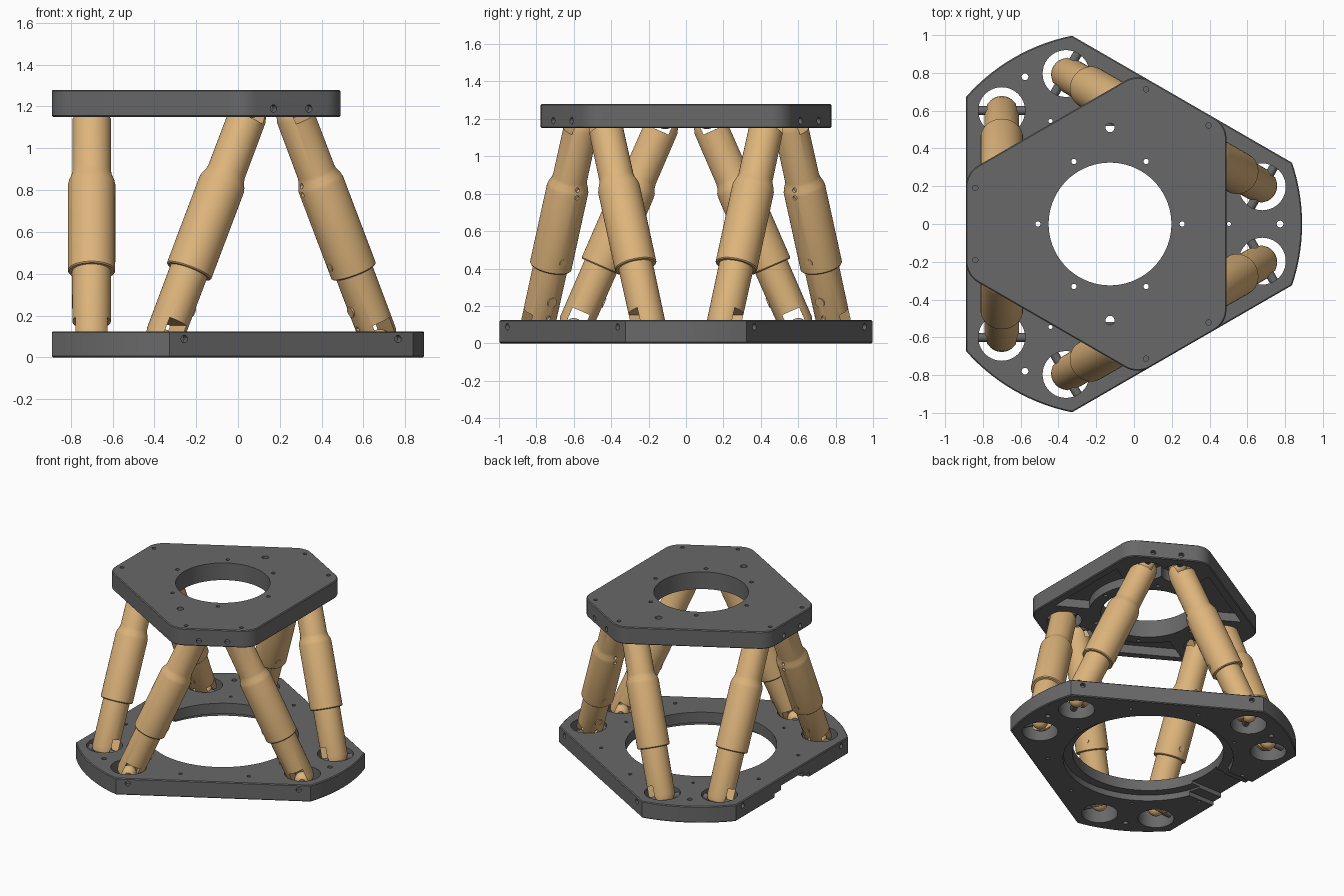
import bpy, bmesh, math
from mathutils import Matrix, Vector

if "Cube" in bpy.data.objects:
    bpy.data.objects.remove(bpy.data.objects["Cube"])

CX = -0.127                      # axis of the three-fold symmetry
FLAT, LONG = 0.763, 0.617        # plate edge distances from that axis
BASE_H, TOP_Z, TOP_H = 0.125, 1.15, 1.28


def polar(r, deg, z=0.0):
    a = math.radians(deg)
    return Vector((CX + r * math.cos(a), r * math.sin(a), z))


def material(name, rgb):
    m = bpy.data.materials.new(name)
    m.diffuse_color = (*rgb, 1)
    m.use_nodes = True
    m.node_tree.nodes["Principled BSDF"].inputs["Base Color"].default_value = m.diffuse_color
    return m


tan = material("tan", (0.73, 0.46, 0.20))
dark = material("dark_grey", (0.14, 0.14, 0.14))


def add_cyl(bm, centre, axis, r, length, seg=24):
    rot = Vector((0, 0, 1)).rotation_difference(Vector(axis)).to_matrix().to_4x4()
    bmesh.ops.create_cone(bm, cap_ends=True, segments=seg, radius1=r, radius2=r,
                          depth=length, matrix=Matrix.Translation(centre) @ rot)


def add_box(bm, lo, hi):
    lo, hi = Vector(lo), Vector(hi)
    bmesh.ops.create_cube(bm, size=1, matrix=Matrix.Translation((lo + hi) / 2)
                          @ Matrix.Diagonal((*(hi - lo), 1)))


def add_prism(bm, pts, z0, z1):
    lo = [bm.verts.new((p[0], p[1], z0)) for p in pts]
    hi = [bm.verts.new((p[0], p[1], z1)) for p in pts]
    n = len(pts)
    faces = [bm.faces.new(lo[::-1]), bm.faces.new(hi)]
    faces += [bm.faces.new((lo[i], lo[(i + 1) % n], hi[(i + 1) % n], hi[i])) for i in range(n)]
    bmesh.ops.recalc_face_normals(bm, faces=faces)


def make(name, bm, mat=None):
    me = bpy.data.meshes.new(name)
    bm.to_mesh(me)
    bm.free()
    ob = bpy.data.objects.new(name, me)
    bpy.context.scene.collection.objects.link(ob)
    if mat:
        me.materials.append(mat)
    return ob


def smooth(me):
    me.shade_smooth()
    me.set_sharp_from_angle(angle=math.radians(30))


def cut(ob, cutter_bm, bevel=0.0):
    """Optional edge bevel, then subtract the cutter, baked into the mesh."""
    cutter = make("cutter", cutter_bm)
    cutter.hide_render = True
    if bevel:
        b = ob.modifiers.new("bevel", 'BEVEL')
        b.width, b.segments = bevel, 1
        b.limit_method, b.angle_limit = 'ANGLE', math.radians(60)
    m = ob.modifiers.new("cut", 'BOOLEAN')
    m.object, m.operation, m.solver, m.use_self = cutter, 'DIFFERENCE', 'EXACT', True
    dg = bpy.context.evaluated_depsgraph_get()
    baked = bpy.data.meshes.new_from_object(ob.evaluated_get(dg))
    ob.modifiers.clear()
    ob.data = baked
    bpy.data.objects.remove(cutter)
    smooth(baked)


# Joint positions: three pairs on each plate
feet, heads = [], []
for k in (0, 120, 240):
    for s in (1, -1):
        feet.append(polar(0.83, k + s * 13.7, 0.08))
        heads.append(polar(0.583, k + s * 49, 1.2))

# Base plate: disc with three flats
bm = bmesh.new()
add_prism(bm, [polar(1.017, k - 18.6 + 37.2 * i / 14) for k in (0, 120, 240) for i in range(15)],
          0, BASE_H)
base = make("base_plate", bm, dark)
c = bmesh.new()
up = (0, 0, 1)
add_cyl(c, (CX, 0, 0), up, 0.52, 1, 80)                 # main opening
add_cyl(c, (CX, 0, 0), up, 0.585, 0.09, 80)             # counterbore below
add_box(c, (-1.1, -0.13, -0.1), (-0.5, 0.13, 0.065))    # stepped cable channel
add_box(c, (-1.1, -0.21, -0.1), (-0.5, 0.21, 0.032))
for f in feet:
    add_cyl(c, (f.x, f.y, 0), up, 0.124, 1, 40)
for k in (0, 120, 240):
    add_cyl(c, polar(0.90, k), up, 0.018, 1, 16)
    add_cyl(c, polar(0.63, k), up, 0.011, 1, 12)
    n = polar(1, k + 60) - polar(0, 0)
    t = Vector((-n.y, n.x, 0))
    for s in (1, -1):                                   # holes in the side faces
        add_cyl(c, polar(FLAT, k + 60, 0.088) + t * 0.59 * s, n, 0.018, 0.07, 16)
        add_cyl(c, polar(0.69, k + 60 + s * 20), up, 0.013, 1, 12)
cut(base, c, 0.006)

# Top plate: six-sided with rounded corners
bm = bmesh.new()
pts = []
R = 0.13
for k in range(0, 360, 60):
    d0, d1 = (LONG, FLAT) if k % 120 == 0 else (FLAT, LONG)
    d0, d1 = d0 - R, d1 - R
    v = (d1 - d0 * 0.5) / math.sin(math.radians(60))    # inner corner of neighbouring edges
    a = math.radians(k)
    cen = Vector((CX + d0 * math.cos(a) - v * math.sin(a), d0 * math.sin(a) + v * math.cos(a), 0))
    pts += [cen + R * (polar(1, k + 6 * i) - polar(0, 0)) for i in range(11)]
add_prism(bm, pts, TOP_Z, TOP_H)
top = make("top_plate", bm, dark)
c = bmesh.new()
add_cyl(c, (CX, 0, 1.2), up, 0.325, 1, 72)
for h in heads:                                         # joint sockets
    add_cyl(c, (h.x, h.y, TOP_Z), up, 0.12, 0.17, 40)
for k in range(0, 360, 60):
    add_cyl(c, polar(0.382, k, 1.2), up, 0.014, 1, 14)
for s in (1, -1):
    add_cyl(c, (CX, 0.51 * s, 1.2), up, 0.024, 1, 20)
for k in (0, 120, 240):
    # underside pocket next to each long edge
    arc = [polar(0.41, k + 31 - 6.2 * i) for i in range(11)]
    outer = [polar(0.65, k - 30.5), polar(0.65, k + 30.5)]
    add_prism(c, arc + outer, TOP_Z - 0.1, TOP_Z + 0.065)
    n = polar(1, k + 60) - polar(0, 0)
    t = Vector((-n.y, n.x, 0))
    for s in (1, -1):
        add_cyl(c, polar(FLAT, k + 60, 1.19) + t * 0.098 * s, n, 0.018, 0.07, 16)
        add_cyl(c, polar(0.738, k + 60 + 15 * s, TOP_H), up, 0.014, 0.05, 14)
cut(top, c, 0.006)

# Leg: turned strut with forked ends, local z along the strut, y towards the lean
L = (heads[0] - feet[0]).length
profile = [(0, -0.025), (0.06, -0.025), (0.082, -0.005), (0.092, 0.03), (0.093, 0.36),
           (0.108, 0.36), (0.113, 0.366), (0.113, 0.815), (0.108, 0.835), (0.097, 0.86),
           (0.093, 0.88), (0.092, L - 0.05), (0.08, L - 0.01), (0.07, L + 0.003), (0, L + 0.003)]
bm = bmesh.new()
vs = [bm.verts.new((r, 0, z)) for r, z in profile]
es = [bm.edges.new(e) for e in zip(vs, vs[1:])]
bmesh.ops.spin(bm, geom=vs + es, cent=(0, 0, 0), axis=(0, 0, 1), angle=math.tau, steps=48)
bmesh.ops.remove_doubles(bm, verts=bm.verts, dist=1e-5)
bmesh.ops.recalc_face_normals(bm, faces=bm.faces)
proto = make("leg", bm, tan)
c = bmesh.new()
add_box(c, (-0.2, -0.05, -0.1), (0.2, 0.05, 0.10))
add_box(c, (-0.2, -0.05, L - 0.07), (0.2, 0.05, L + 0.1))
for z, y in ((0.43, 0.113), (0.10, 0.093), (0.85, 0.1), (0.81, 0.113)):   # small bores
    add_cyl(c, (0, y, z), (0, 1, 0), 0.012, 0.03, 12)
cut(proto, c)

# Leg screws and joint balls, in the strut's own frame
bm = bmesh.new()
add_cyl(bm, (0, 0.10, 0.43), (0, 1, 0), 0.02, 0.03, 16)
add_cyl(bm, (0, 0.082, 0.19), (0, 1, 0), 0.027, 0.03, 16)
for z in (0, L):
    bmesh.ops.create_uvsphere(bm, u_segments=20, v_segments=12, radius=0.055,
                              matrix=Matrix.Translation((0, 0, z)))
    add_cyl(bm, (0, 0, z), (0, 1, 0), 0.025, 0.13, 16)
joint = make("leg_joint", bm, tan)
smooth(joint.data)

# Cross pins that carry the joints in the plates
bm = bmesh.new()
for z in (0, L):
    add_cyl(bm, (0, 0, z), (1, 0, 0), 0.024, 0.26, 20)
pin = make("cross_pins", bm, dark)
smooth(pin.data)

# Place six copies, each strut leaning from its foot to its head
for i, (f, h) in enumerate(zip(feet, heads)):
    d = (h - f).normalized()
    a = Vector((d.y, -d.x, 0)).normalized()
    b = d.cross(a)
    M = Matrix((a, b, d)).transposed().to_4x4()
    M.translation = f
    for src in (proto, joint, pin):
        ob = bpy.data.objects.new(f"{src.name.split('.')[0]}_{i + 1}", src.data)
        bpy.context.scene.collection.objects.link(ob)
        ob.matrix_world = M
for src in (proto, joint, pin):
    bpy.data.objects.remove(src)
